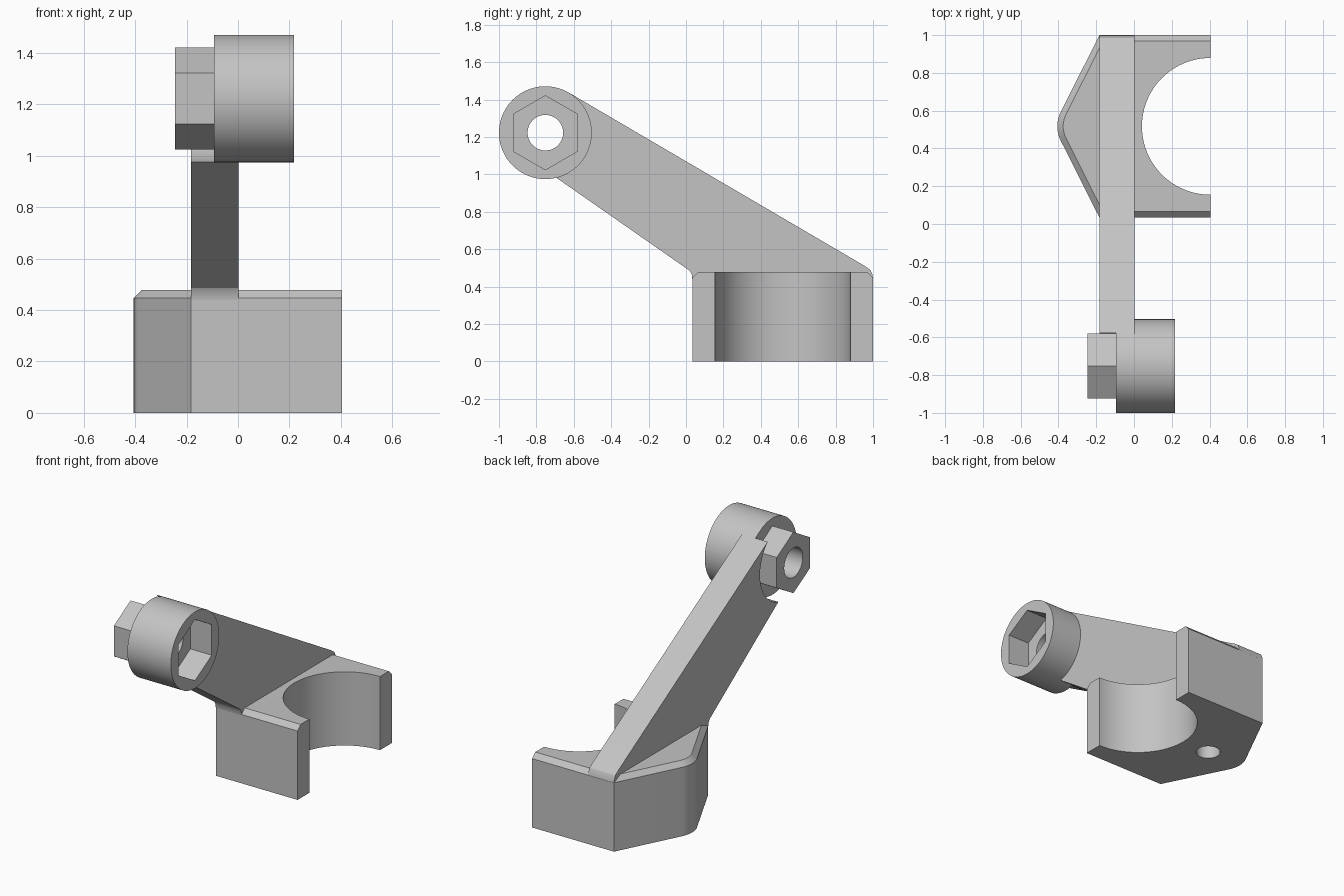
import bpy, bmesh, math
from mathutils import Matrix, Vector

default = bpy.data.objects.get("Cube")
if default:
    bpy.data.objects.remove(default, do_unlink=True)

grey = bpy.data.materials.new("plain_grey")
grey.use_nodes = True
colour = (0.55, 0.55, 0.55, 1)
grey.diffuse_color = colour
grey.node_tree.nodes["Principled BSDF"].inputs["Base Color"].default_value = colour

PIVOT_Y, PIVOT_Z = -0.752, 1.223
BOSS_R = 0.248


def finish(bm, name):
    """Turn a bmesh into a named object with the material."""
    bmesh.ops.recalc_face_normals(bm, faces=bm.faces)
    mesh = bpy.data.meshes.new(name)
    bm.to_mesh(mesh)
    bm.free()
    mesh.materials.append(grey)
    obj = bpy.data.objects.new(name, mesh)
    bpy.context.collection.objects.link(obj)
    return obj


def prism(points, offset):
    """Extrude a closed outline by an offset vector."""
    bm = bmesh.new()
    face = bm.faces.new([bm.verts.new(p) for p in points])
    out = bmesh.ops.extrude_face_region(bm, geom=[face])
    moved = [v for v in out["geom"] if isinstance(v, bmesh.types.BMVert)]
    bmesh.ops.translate(bm, verts=moved, vec=offset)
    return bm


def rod_x(name, radius, x0, x1, sides=96):
    """Cylinder or hexagon along x, around the pivot."""
    ring = [(x0, PIVOT_Y + radius * math.sin(math.tau * i / sides),
             PIVOT_Z + radius * math.cos(math.tau * i / sides)) for i in range(sides)]
    return finish(prism(ring, (x1 - x0, 0, 0)), name)


def rod_z(name, centre, radius, z0, z1, sides=96):
    """Upright cylinder."""
    ring = [(centre[0] + radius * math.cos(math.tau * i / sides),
             centre[1] + radius * math.sin(math.tau * i / sides), z0) for i in range(sides)]
    return finish(prism(ring, (0, 0, z1 - z0)), name)


def cut(obj, cutter):
    """Subtract the cutter and discard it."""
    cutter.hide_render = True
    mod = obj.modifiers.new("cut", "BOOLEAN")
    mod.operation = "DIFFERENCE"
    mod.solver = "EXACT"
    mod.object = cutter
    bpy.ops.object.select_all(action="DESELECT")
    bpy.context.view_layer.objects.active = obj
    obj.select_set(True)
    bpy.ops.object.modifier_apply(modifier=mod.name)
    bpy.data.objects.remove(cutter, do_unlink=True)


# Base block: pointed outline with a rounded nose, top edges chamfered
MID_Y, HALF, TOP = 0.517, 0.483, 0.478
nose_r = 0.17
slant = math.radians(28)
nose = [(-0.406 + nose_r - nose_r * math.cos(a), MID_Y + nose_r * math.sin(a))
        for a in [slant * (i / 6 - 1) for i in range(13)]]
outline = [(0.404, MID_Y - HALF), (-0.183, MID_Y - HALF), *nose,
           (-0.183, MID_Y + HALF), (0.404, MID_Y + HALF)]
bm = prism([(x, y, 0) for x, y in outline], (0, 0, TOP))
rim = [e for e in bm.edges
       if all(v.co.z > 0.4 for v in e.verts) and not all(v.co.x > 0.4 for v in e.verts)]
bmesh.ops.bevel(bm, geom=rim, offset=0.031, segments=1, affect="EDGES")
base = finish(bm, "base_block")
cut(base, rod_z("saddle_cutter", (0.404, MID_Y), 0.362, -0.1, 0.7))
cut(base, rod_z("screw_hole_cutter", (-0.155, MID_Y), 0.073, -0.1, 0.3, 48))

# Slanted arm, tangent to the boss at the top
profile = [(-0.626, 1.437), (0.955, 0.511), (0.985, 0.49), (0.997, 0.465), (1.0, 0.44),
           (0.034, 0.44), (0.031, 0.465), (0.02, 0.485), (-0.69, 0.98), (-0.6, 1.2)]
arm = finish(prism([(-0.183, y, z) for y, z in profile], (0.185, 0, 0)), "slanted_arm")
cut(arm, rod_x("clearance_cutter", BOSS_R + 0.007, -0.3, -0.094))

# Round boss with hexagonal socket and through bore
boss = rod_x("round_boss", BOSS_R, -0.094, 0.218)
cut(boss, rod_x("socket_cutter", 0.198, 0.065, 0.4, 6))
cut(boss, rod_x("boss_bore_cutter", 0.095, -0.4, 0.4))

# Hexagonal stub on the other side
stub = rod_x("hexagonal_stub", 0.198, -0.245, -0.094, 6)
cut(stub, rod_x("stub_bore_cutter", 0.095, -0.4, 0.4))

# Smooth round surfaces, keep edges sharp
bpy.ops.object.select_all(action="DESELECT")
for part in (base, arm, boss, stub):
    part.select_set(True)
bpy.context.view_layer.objects.active = base
bpy.ops.object.shade_smooth_by_angle(angle=math.radians(25))
